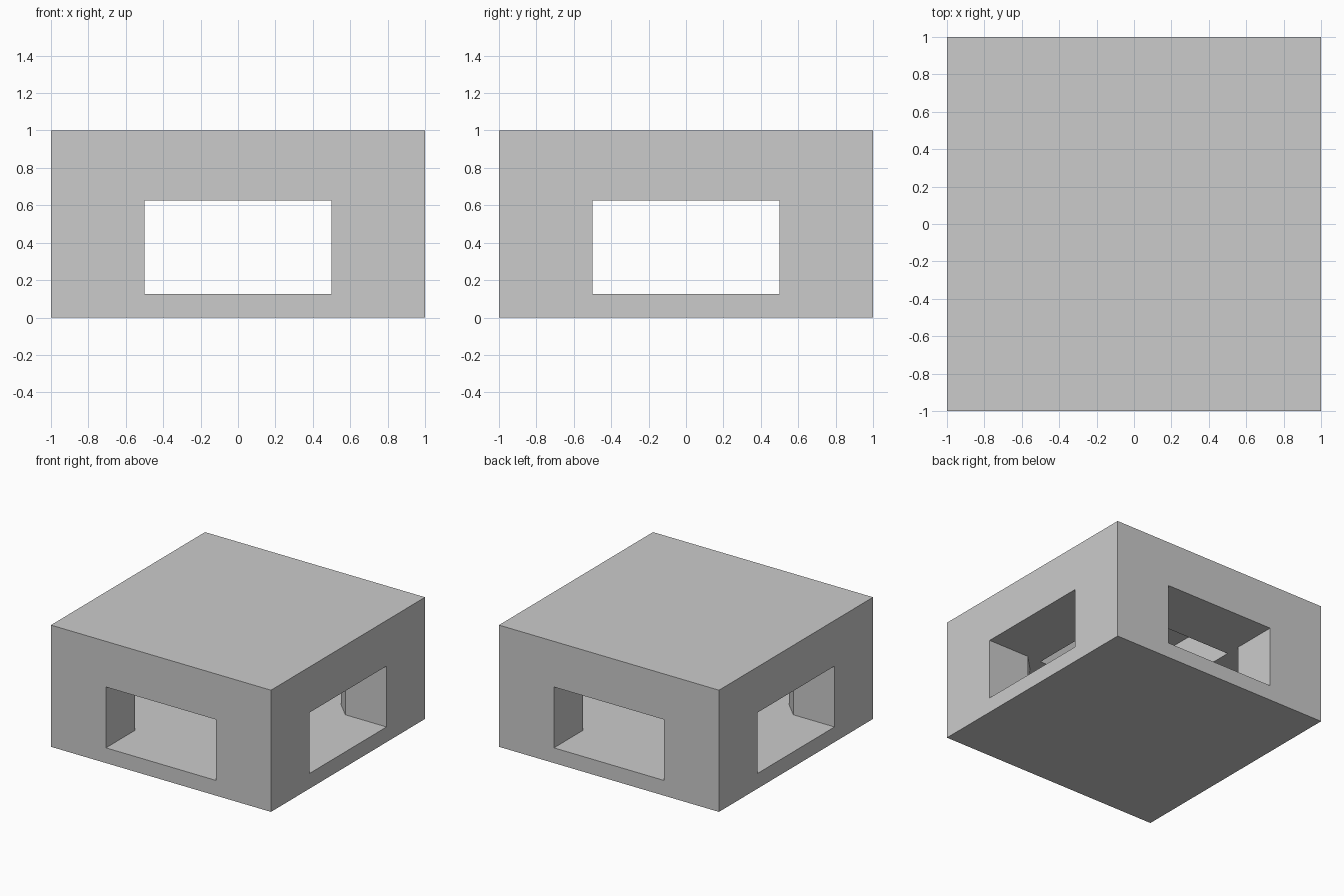
import bpy
import bmesh

if "Cube" in bpy.data.objects:
    bpy.data.objects.remove(bpy.data.objects["Cube"])


def prism(name, outline, z0, z1):
    """Extrude a flat XY outline from z0 up to z1."""
    bm = bmesh.new()
    face = bm.faces.new([bm.verts.new((x, y, z0)) for x, y in outline])
    top = bmesh.ops.extrude_face_region(bm, geom=[face])["geom"]
    verts = [v for v in top if isinstance(v, bmesh.types.BMVert)]
    bmesh.ops.translate(bm, verts=verts, vec=(0, 0, z1 - z0))
    bmesh.ops.recalc_face_normals(bm, faces=bm.faces)
    mesh = bpy.data.meshes.new(name)
    bm.to_mesh(mesh)
    bm.free()
    obj = bpy.data.objects.new(name, mesh)
    bpy.context.collection.objects.link(obj)
    return obj


def square(h):
    return [(-h, -h), (h, -h), (h, h), (-h, h)]


def cut(target, cutter):
    cutter.hide_render = True
    cutter.display_type = 'WIRE'
    mod = target.modifiers.new(cutter.name, 'BOOLEAN')
    mod.operation = 'DIFFERENCE'
    mod.solver = 'EXACT'
    mod.object = cutter


# Solid block
block = prism("block", square(1.0), 0.0, 1.0)

# Crossing tunnels whose inner corners are chamfered: one arm, turned four times
arm = [(-0.5, -1.1), (0.5, -1.1), (0.5, -0.625), (0.625, -0.5)]
cross = []
for _ in range(4):
    cross += arm
    arm = [(-y, x) for x, y in arm]
cut(block, prism("tunnel_cutter", cross, 0.125, 0.625))

# Square shaft rising from the tunnel ceiling, closed under the roof
cut(block, prism("shaft_cutter", square(0.5), 0.4, 0.97))
